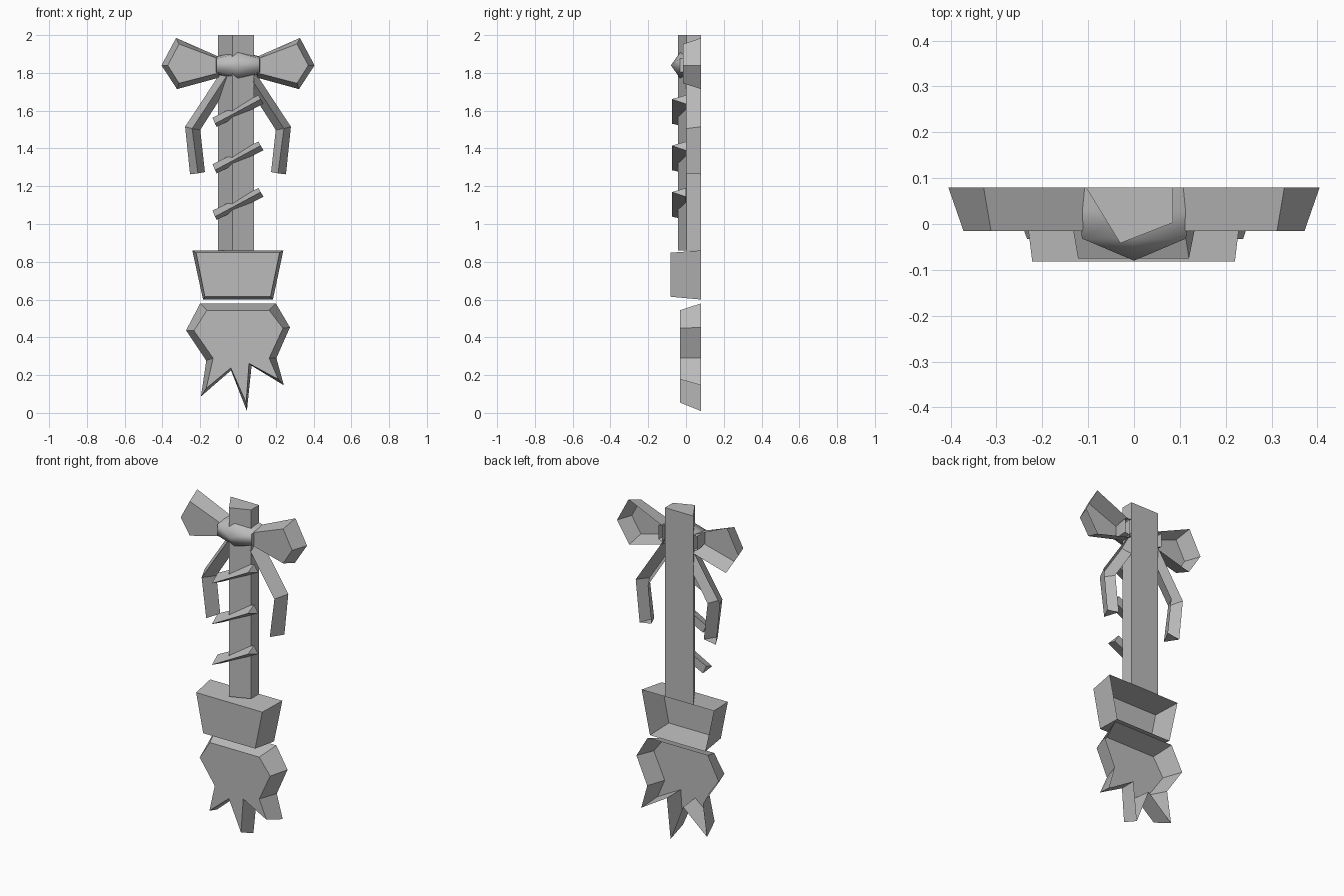
import bpy, bmesh, math

if "Cube" in bpy.data.objects:
    bpy.data.objects.remove(bpy.data.objects["Cube"])

mat = bpy.data.materials.new("plain grey")
mat.diffuse_color = (0.5, 0.5, 0.5, 1)
mat.use_nodes = True
mat.node_tree.nodes["Principled BSDF"].inputs["Base Color"].default_value = mat.diffuse_color
BACK = 0.08


def loft(name, rings, cap_first=False, cap_last=True, smooth=None, flip_x=False):
    """Join rings of equal length, with optional end caps."""
    bm = bmesh.new()
    s = -1 if flip_x else 1
    vs = [[bm.verts.new((s * x, y, z)) for x, y, z in r] for r in rings]
    n = len(vs[0])
    for a, b in zip(vs, vs[1:]):
        for i in range(n):
            j = (i + 1) % n
            bm.faces.new((a[i], a[j], b[j], b[i]))
    if cap_first:
        bm.faces.new(vs[0][::-1])
    if cap_last:
        bm.faces.new(vs[-1])
    return finish(name, bm, smooth)


def finish(name, bm, smooth=None):
    bmesh.ops.recalc_face_normals(bm, faces=bm.faces)
    # Open shells: the widest front-facing face must look towards -y
    front = max(bm.faces, key=lambda f: abs(f.normal.y) * f.calc_area()
                - 10 * f.calc_center_median().y)
    if front.normal.y > 0:
        bmesh.ops.reverse_faces(bm, faces=bm.faces)
    me = bpy.data.meshes.new(name)
    bm.to_mesh(me)
    bm.free()
    me.materials.append(mat)
    ob = bpy.data.objects.new(name, me)
    bpy.context.collection.objects.link(ob)
    if smooth:
        bpy.context.view_layer.objects.active = ob
        ob.select_set(True)
        bpy.ops.object.shade_smooth_by_angle(angle=math.radians(smooth))
        ob.select_set(False)
    return ob


def at_y(points, y):
    return [(x, y, z) for x, z in points]


def shell(name, back, front, y_front, flip_x=False):
    """Relief with drafted sides and an open back."""
    return loft(name, [at_y(back, BACK), at_y(front, y_front)], flip_x=flip_x)


# Handle: four-sided post
post = [(-0.105, BACK), (-0.03, -0.042), (0.085, 0.003), (0.085, BACK)]
loft("handle", [[(x, y, z) for x, y in post] for z in (0.86, 2.0)], cap_first=True)

# Collar between handle and bristles
shell("collar",
      [(-0.242, 0.86), (0.24, 0.86), (0.185, 0.6), (-0.185, 0.6)],
      [(-0.222, 0.848), (0.22, 0.848), (0.172, 0.615), (-0.175, 0.615)], -0.082)

# Bristles with three pointed tufts
shell("bristles",
      [(-0.2, 0.58), (0.2, 0.58), (0.275, 0.453), (0.203, 0.29), (0.243, 0.146),
       (0.072, 0.25), (0.047, 0.01), (-0.037, 0.225), (-0.196, 0.087),
       (-0.168, 0.277), (-0.275, 0.437)],
      [(-0.165, 0.543), (0.165, 0.543), (0.238, 0.448), (0.165, 0.29), (0.213, 0.178),
       (0.058, 0.262), (0.043, 0.055), (-0.038, 0.238), (-0.168, 0.13),
       (-0.132, 0.29), (-0.233, 0.435)], -0.033)

# Spiral binding: three slanted wedges across the handle
for k in range(3):
    d = 0.246 * (1 - k)
    loft(f"binding_{k + 1}", [
        [(-0.135, 0.0, 1.317 + d), (-0.122, -0.075, 1.285 + d), (-0.113, 0.0, 1.268 + d)],
        [(0.108, 0.0, 1.436 + d), (0.12, -0.075, 1.415 + d), (0.135, 0.0, 1.39 + d)]],
        cap_first=True)

# Bow loops and hanging tails, mirrored
for side, flip in (("left", False), ("right", True)):
    shell(f"bow_loop_{side}",
          [(-0.405, 1.84), (-0.328, 1.985), (-0.1, 1.885), (-0.1, 1.775), (-0.323, 1.714)],
          [(-0.372, 1.84), (-0.312, 1.953), (-0.1, 1.873), (-0.1, 1.8), (-0.312, 1.745)],
          -0.015, flip)
    outer = [(-0.06, 1.85), (-0.28, 1.515), (-0.254, 1.263)]
    ridge = [(-0.03, 1.83), (-0.243, 1.505), (-0.212, 1.268)]
    inner = [(0.0, 1.81), (-0.2, 1.498), (-0.175, 1.275)]
    bm = bmesh.new()
    s = -1 if flip else 1
    rows = [[bm.verts.new((s * x, y, z)) for x, z in line]
            for line, y in ((outer, BACK), (ridge, 0.0), (inner, BACK))]
    for a, b in zip(rows, rows[1:]):
        for i in range(2):
            bm.faces.new((a[i], a[i + 1], b[i + 1], b[i]))
    bm.faces.new([r[-1] for r in rows])
    finish(f"bow_tail_{side}", bm)

# Knot: six-sided collar rising to a bulged front
hexa = [(-1, 0.035), (0, 0.068), (1, 0.035), (1, -0.035), (0, -0.068), (-1, -0.035)]
bm = bmesh.new()
rings = [[bm.verts.new((x * w, y, 1.84 + z * k)) for x, z in hexa]
         for w, y, k in ((0.128, BACK, 1.2), (0.125, 0.03, 1.15), (0.113, -0.032, 1.0))]
tip = bm.verts.new((0, -0.08, 1.84))
for a, b in zip(rings, rings[1:]):
    for i in range(6):
        bm.faces.new((a[i], a[i - 1], b[i - 1], b[i]))
for i in range(6):
    bm.faces.new((rings[-1][i], rings[-1][i - 1], tip))
finish("bow_knot", bm, 50)
